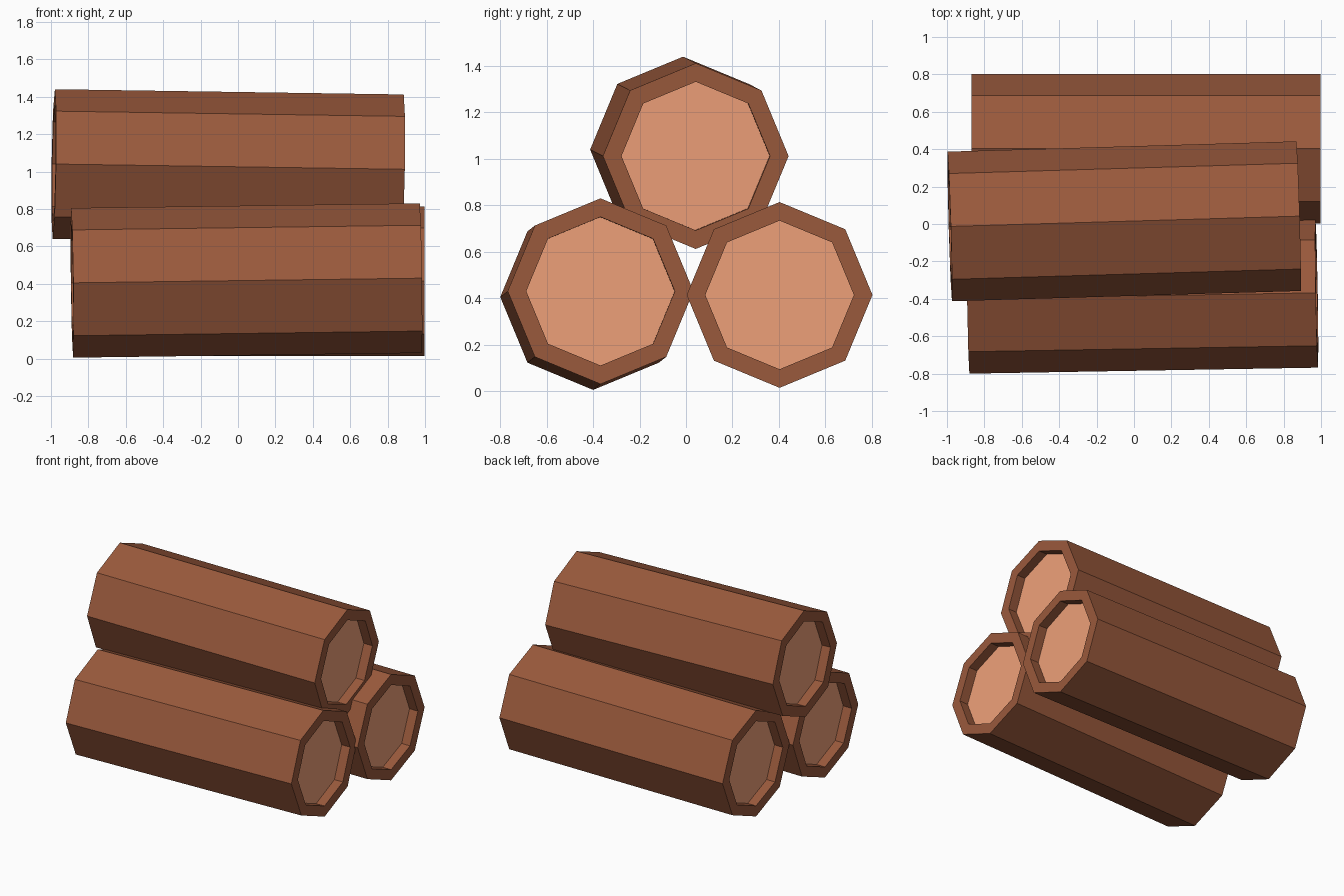
import bpy, bmesh
from math import sin, cos, pi
from mathutils import Vector, Matrix

if "Cube" in bpy.data.objects:
    bpy.data.objects.remove(bpy.data.objects["Cube"])

SIDES, RADIUS, HOLE, DEPTH = 8, 0.40, 0.32, 0.07


def material(name, rgb):
    m = bpy.data.materials.new(name)
    m.diffuse_color = (*rgb, 1)
    m.use_nodes = True
    m.node_tree.nodes["Principled BSDF"].inputs["Base Color"].default_value = m.diffuse_color
    return m


bark = material("bark", (0.32, 0.10, 0.045))
cut_wood = material("cut_wood", (0.85, 0.35, 0.19))


def log(name, start, end):
    """Octagonal log between two end centres, with a recessed pale disc at each end."""
    start, end = Vector(start), Vector(end)
    half = (end - start).length / 2
    bm = bmesh.new()
    # lengthwise profile: recess floor, rim, bark, rim, recess floor
    profile = [(-half + DEPTH, HOLE), (-half, HOLE), (-half, RADIUS),
               (half, RADIUS), (half, HOLE), (half - DEPTH, HOLE)]
    rings = [[bm.verts.new((x, r * cos(2 * pi * i / SIDES), r * sin(2 * pi * i / SIDES)))
              for i in range(SIDES)] for x, r in profile]
    for a, b in zip(rings, rings[1:]):
        for i in range(SIDES):
            j = (i + 1) % SIDES
            bm.faces.new((a[i], a[j], b[j], b[i]))
    # pale sawn ends
    for ring in (rings[0], rings[-1]):
        bm.faces.new(ring).material_index = 1
    bmesh.ops.recalc_face_normals(bm, faces=bm.faces)
    mesh = bpy.data.meshes.new(name)
    bm.to_mesh(mesh)
    bm.free()
    mesh.materials.append(bark)
    mesh.materials.append(cut_wood)
    ob = bpy.data.objects.new(name, mesh)
    bpy.context.collection.objects.link(ob)
    # aim the log along its axis, keeping one corner on top
    ax = (end - start).normalized()
    ay = Vector((0, 0, 1)).cross(ax).normalized()
    az = ax.cross(ay)
    rot = Matrix((ax, ay, az)).transposed().to_4x4()
    ob.matrix_world = Matrix.Translation((start + end) / 2) @ rot


# two logs side by side, the third resting on top
log("back_log", (-0.868, 0.403, 0.414), (0.998, 0.403, 0.414))
log("front_log", (-0.887, -0.40, 0.405), (0.977, -0.368, 0.43))
log("top_log", (-0.985, -0.013, 1.04), (0.88, 0.042, 1.012))
